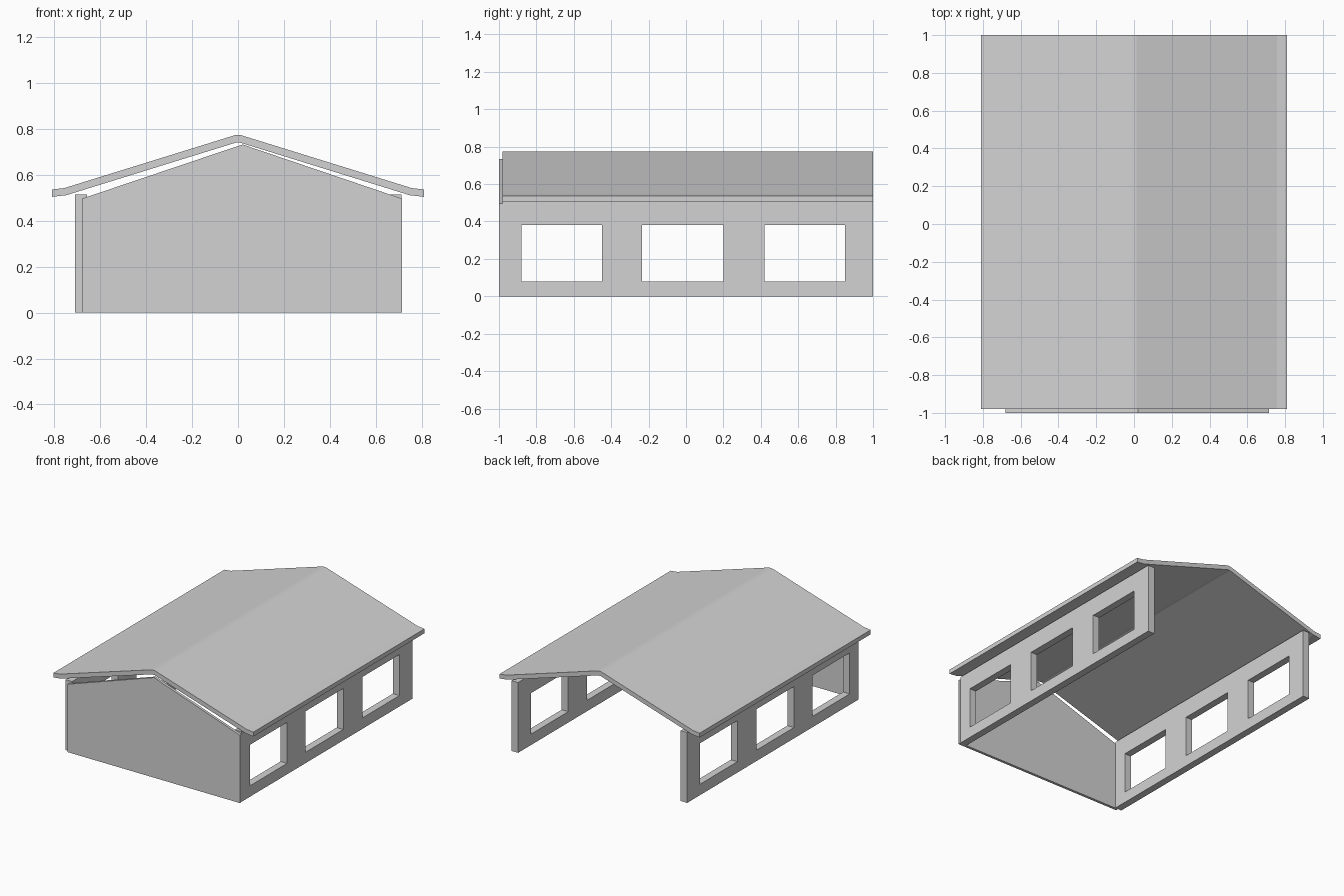
import bpy, bmesh
from mathutils import Vector

cube = bpy.data.objects.get("Cube")
if cube:
    bpy.data.objects.remove(cube, do_unlink=True)

grey = bpy.data.materials.new("light_grey")
grey.use_nodes = True
colour = (0.65, 0.65, 0.65, 1)
grey.diffuse_color = colour
grey.node_tree.nodes["Principled BSDF"].inputs["Base Color"].default_value = colour


def finish(name, bm):
    """Turn a bmesh into a named grey object."""
    bmesh.ops.recalc_face_normals(bm, faces=bm.faces[:])
    mesh = bpy.data.meshes.new(name)
    bm.to_mesh(mesh)
    bm.free()
    mesh.materials.append(grey)
    obj = bpy.data.objects.new(name, mesh)
    bpy.context.collection.objects.link(obj)
    return obj


def thicken(bm, offset):
    """Extrude the flat faces into a solid slab."""
    new = bmesh.ops.extrude_face_region(bm, geom=bm.faces[:], use_keep_orig=True)["geom"]
    verts = [v for v in new if isinstance(v, bmesh.types.BMVert)]
    bmesh.ops.translate(bm, verts=verts, vec=Vector(offset))


def profile_slab(name, points, y0, y1):
    """Extrude an x-z outline along y."""
    bm = bmesh.new()
    bm.faces.new([bm.verts.new((x, y0, z)) for x, z in points])
    thicken(bm, (0, y1 - y0, 0))
    return finish(name, bm)


def window_wall(name, x0, x1):
    """Side wall laid out as a grid of cells, leaving three openings."""
    ys = [-0.98, -0.88, -0.45, -0.235, 0.2, 0.42, 0.85, 1]
    zs = [0, 0.08, 0.38, 0.515]
    bm = bmesh.new()
    grid = [[bm.verts.new((x0, y, z)) for z in zs] for y in ys]
    for i in range(len(ys) - 1):
        for j in range(len(zs) - 1):
            if j == 1 and i % 2 == 1:
                continue
            bm.faces.new((grid[i][j], grid[i + 1][j],
                          grid[i + 1][j + 1], grid[i][j + 1]))
    thicken(bm, (x1 - x0, 0, 0))
    return finish(name, bm)


# Long side walls with windows
window_wall("right_wall", -0.71, -0.657)
window_wall("left_wall", 0.66, 0.713)

# Gabled front wall
gable = [(-0.68, 0), (0.715, 0), (0.715, 0.497), (0.02, 0.733), (-0.68, 0.497)]
profile_slab("front_wall", gable, -1, -0.98)

# Pitched roof with flattened ridge and flared eaves
upper = [(0.81, 0.537), (0.757, 0.543), (0.012, 0.774)]
lower = [(0.01, 0.741), (0.748, 0.512), (0.81, 0.505)]
outline = (upper + [(-x, z) for x, z in reversed(upper)]
           + [(-x, z) for x, z in reversed(lower)] + lower)
profile_slab("roof", outline, -0.98, 1)
